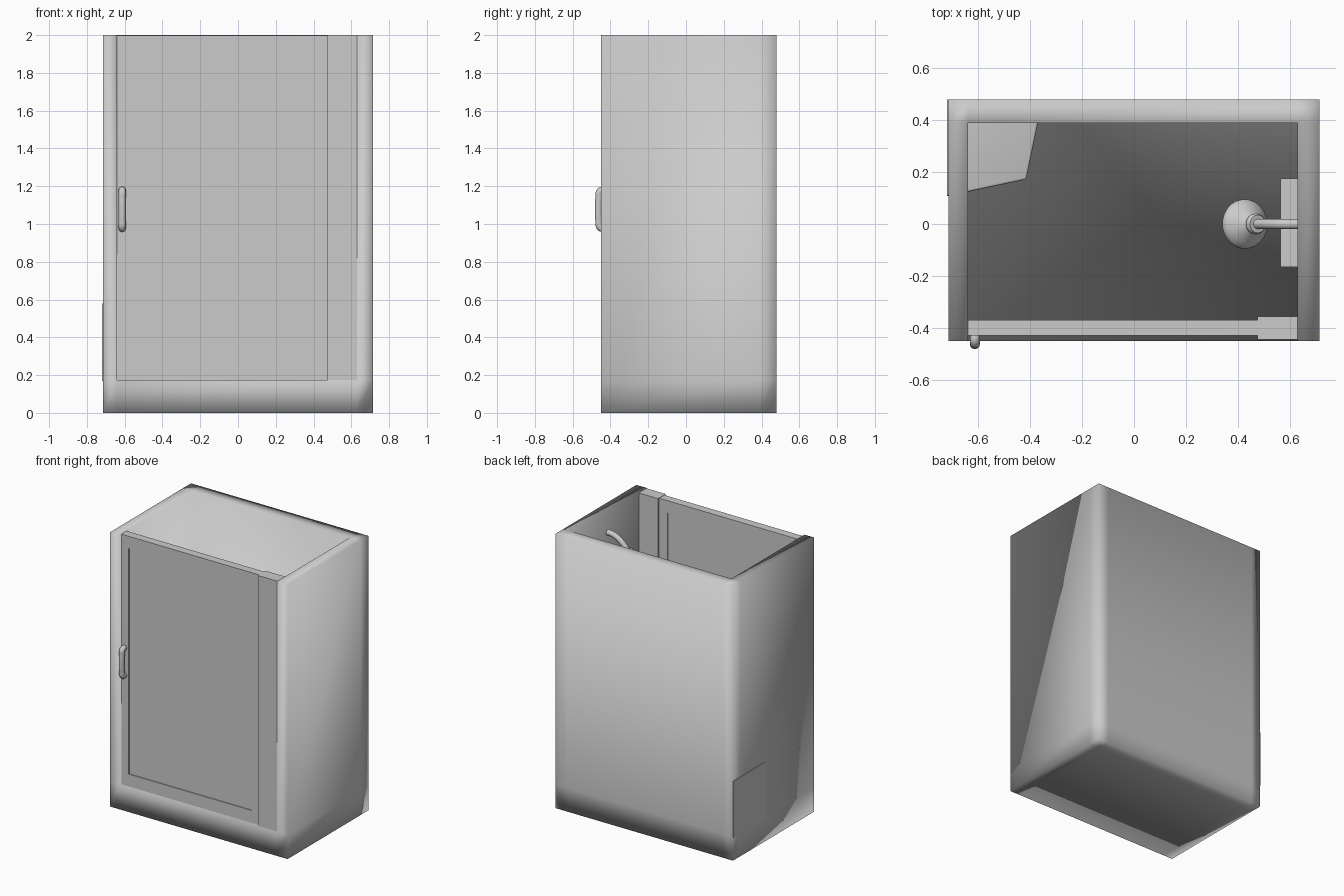
import bpy, bmesh, math
from itertools import product
from mathutils import Vector, Matrix

if "Cube" in bpy.data.objects:
    bpy.data.objects.remove(bpy.data.objects["Cube"])

grey = bpy.data.materials.new("mid_grey")
grey.diffuse_color = (.55, .55, .55, 1)
grey.use_nodes = True
grey.node_tree.nodes["Principled BSDF"].inputs["Base Color"].default_value = grey.diffuse_color


def make_object(name, bm, smooth=False):
    bmesh.ops.recalc_face_normals(bm, faces=bm.faces[:])
    mesh = bpy.data.meshes.new(name)
    bm.to_mesh(mesh)
    bm.free()
    mesh.materials.append(grey)
    ob = bpy.data.objects.new(name, mesh)
    bpy.context.collection.objects.link(ob)
    if smooth:
        bpy.ops.object.select_all(action='DESELECT')
        bpy.context.view_layer.objects.active = ob
        ob.select_set(True)
        bpy.ops.object.shade_smooth_by_angle(angle=math.radians(35))
    return ob


def box_mesh(lo, hi):
    lo, hi = Vector(lo), Vector(hi)
    bm = bmesh.new()
    bmesh.ops.create_cube(bm, size=1, matrix=Matrix.Translation((lo + hi) / 2)
                          @ Matrix.Diagonal((*(hi - lo), 1)))
    return bm


def tube(name, points, radius):
    cu = bpy.data.curves.new(name, 'CURVE')
    cu.dimensions = '3D'
    cu.bevel_depth = radius
    cu.bevel_resolution = 4
    cu.use_fill_caps = True
    cu.materials.append(grey)
    sp = cu.splines.new('BEZIER')
    sp.bezier_points.add(len(points) - 1)
    for bp, p in zip(sp.bezier_points, points):
        bp.co = p
        bp.handle_left_type = bp.handle_right_type = 'AUTO'
    sp.resolution_u = 6
    ob = bpy.data.objects.new(name, cu)
    bpy.context.collection.objects.link(ob)
    return ob


# Cabin shell: tray plus three walls, on a coarse grid of cells, smooth shaded throughout
grid = ((-.715, -.64, .63, .715), (-.45, .39, .48), (0, .175, 2))
cells = [c for c in product(range(3), range(2), range(2))
         if c[2] == 0 or c[0] != 1 or c[1] == 1]
bm = bmesh.new()
corner = {}
for c in cells:
    for axis, side in product(range(3), (0, 1)):
        near = list(c)
        near[axis] += 2 * side - 1
        if tuple(near) in cells:
            continue
        ring = []
        for u, v in ((0, 0), (1, 0), (1, 1), (0, 1)):
            key = list(c)
            key[axis] += side
            key[(axis + 1) % 3] += u
            key[(axis + 2) % 3] += v
            key = tuple(key)
            if key not in corner:
                corner[key] = bm.verts.new([grid[a][key[a]] for a in range(3)])
            ring.append(corner[key])
        bm.faces.new(ring).smooth = True
make_object("cabin_shell", bm)

# Door with a shallow recessed panel on both faces
bm = box_mesh((-.643, -.43, .175), (.477, -.37, 1.998))
bm.normal_update()
for f in [f for f in bm.faces if abs(f.normal.y) > .9]:
    n = f.normal.copy()
    bmesh.ops.inset_region(bm, faces=[f], thickness=.066)
    for v in f.verts:
        v.co.x = -.58 if v.co.x < 0 else .41
        v.co.z = .265 if v.co.z < 1 else 1.91
    bmesh.ops.inset_region(bm, faces=[f], thickness=.0005)
    bmesh.ops.translate(bm, verts=f.verts[:], vec=-n * .006)
make_object("door", bm)

# Post that the door closes against
make_object("door_post", box_mesh((.475, -.445, .175), (.6295, -.357, 2)))

# Door handle
x = -.613
tube("door_handle", [(x, -.42, .98), (x, -.452, .98), (x, -.461, 1.02),
                     (x, -.463, 1.078), (x, -.461, 1.135),
                     (x, -.452, 1.176), (x, -.42, 1.176)], .019)

# Corner seat: four sided plan raised from the tray, softened on its exposed edges
bm = bmesh.new()
plan = [(-.72, .107), (-.415, .172), (-.352, .479), (-.72, .479)]
base = bm.faces.new([bm.verts.new((px, py, .17)) for px, py in plan])
ext = bmesh.ops.extrude_face_region(bm, geom=[base])
bmesh.ops.translate(bm, vec=(0, 0, .41),
                    verts=[g for g in ext['geom'] if isinstance(g, bmesh.types.BMVert)])
soft = []
for e in bm.edges:
    a, b = e.verts[0].co, e.verts[1].co
    mid = (a + b) / 2
    top_edge = mid.z > .5 and mid.y < .4 and mid.x > -.7
    upright = abs(a.z - b.z) > .1 and abs(mid.x + .415) < .01
    if top_edge or upright:
        soft.append(e)
bmesh.ops.bevel(bm, geom=soft, offset=.008, segments=3, profile=.5, affect='EDGES')
make_object("corner_seat", bm, smooth=True)

# Control panel on the right wall
make_object("control_panel", box_mesh((.565, -.165, .85), (.635, .175, 1.5)))

# Shower arm
tube("shower_arm", [(.64, 0, 1.85), (.585, 0, 1.845), (.525, 0, 1.815), (.466, 0, 1.752)], .02)

# Shower head: lathed about a tilted axis
profile = [(0, -.01), (.034, -.01), (.04, 0), (.04, .012), (.028, .026),
           (.045, .04), (.075, .062), (.092, .08), (.095, .088), (.095, .1), (.085, .104), (0, .104)]
bm = bmesh.new()
verts = [bm.verts.new((r, 0, -t)) for r, t in profile]
edges = [bm.edges.new(pair) for pair in zip(verts, verts[1:])]
bmesh.ops.spin(bm, geom=verts + edges, cent=(0, 0, 0), axis=(0, 0, 1),
               angle=math.tau, steps=32)
bmesh.ops.remove_doubles(bm, verts=bm.verts[:], dist=.0002)
bm.transform(Matrix.Translation((.472, 0, 1.757)) @ Matrix.Rotation(math.radians(29), 4, 'Y'))
make_object("shower_head", bm, smooth=True)
